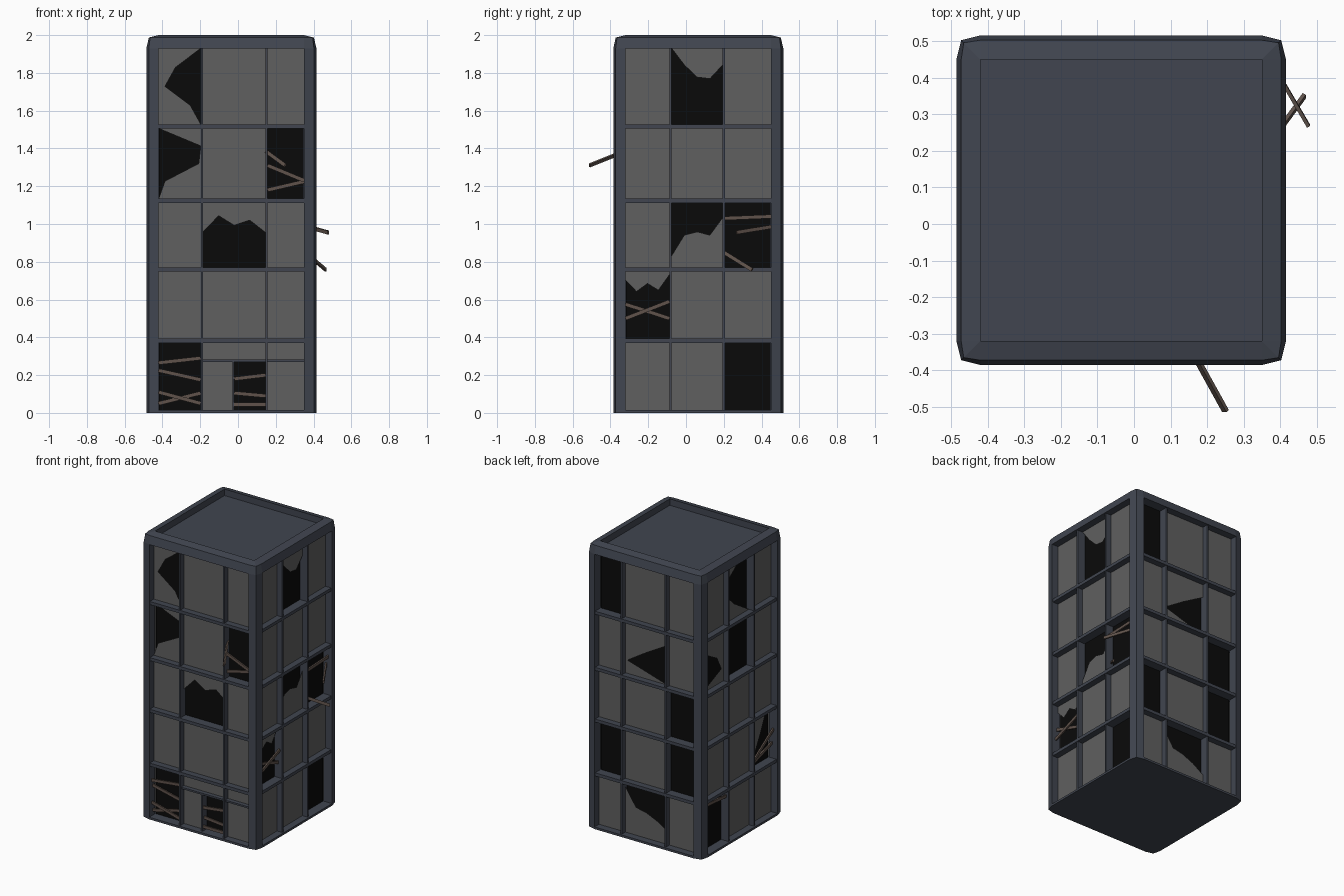
import bpy, bmesh
from mathutils import Vector, Matrix

if "Cube" in bpy.data.objects:
    bpy.data.objects.remove(bpy.data.objects["Cube"])

X0, X1, Y0, Y1 = -0.485, 0.415, -0.385, 0.515
B = 0.065                      # post width
GLASS, CORE = 0.05, 0.068      # depths behind the outer face
TOP = 1.93


def spans(cuts, half):
    """Openings left between bars centred on the cuts."""
    return [(a + half, b - half) for a, b in zip(cuts, cuts[1:])]


ROWS = spans([0.004, 0.382, 0.76, 1.123, 1.517, TOP + 0.011], 0.011)
COLS_X = spans([X0 + B - 0.006, -0.191, 0.151, X1 - B + 0.006], 0.006)
COLS_Y = spans([Y0 + B - 0.006, -0.082, 0.2, Y1 - B + 0.006], 0.006)
COLS = {"front": COLS_X, "back": COLS_X, "right": COLS_Y, "left": COLS_Y}


def material(name, *rgb):
    m = bpy.data.materials.new(name)
    m.diffuse_color = (*rgb, 1)
    m.use_nodes = True
    m.node_tree.nodes["Principled BSDF"].inputs["Base Color"].default_value = m.diffuse_color
    return m


SLATE = material("slate", 0.052, 0.06, 0.08)
GREY = material("dull_glass", 0.115, 0.115, 0.115)
BLACK = material("dark_inside", 0.003, 0.003, 0.003)
WOOD = material("old_wood", 0.115, 0.085, 0.07)


def finish(name, bm, mat, fix=True):
    if fix:
        bmesh.ops.recalc_face_normals(bm, faces=bm.faces[:])
    me = bpy.data.meshes.new(name)
    bm.to_mesh(me)
    bm.free()
    me.materials.append(mat)
    ob = bpy.data.objects.new(name, me)
    bpy.context.collection.objects.link(ob)


def on_wall(side, u, z, d):
    """Point on a facade: u along it, z up, d inwards."""
    return Vector({"front": (u, Y0 + d, z), "back": (u, Y1 - d, z),
                   "right": (X1 - d, u, z), "left": (X0 + d, u, z)}[side])


def box(bm, a, b):
    size = [abs(q - p) for p, q in zip(a, b)]
    bmesh.ops.create_cube(bm, size=1, matrix=Matrix.Translation((a + b) / 2) @ Matrix.Diagonal((*size, 1)))


def wall_box(bm, side, u0, u1, z0, z1, d):
    box(bm, on_wall(side, u0, z0, d), on_wall(side, u1, z1, CORE + 0.01))


def outline(corner):
    """Plan outline made by mirroring one corner's insets to all four."""
    pts = []
    for cx, cy, sx, sy in ((X0, Y0, 1, 1), (X1, Y0, -1, 1), (X1, Y1, -1, -1), (X0, Y1, 1, -1)):
        c = [(cx + sx * a, cy + sy * b) for a, b in corner]
        pts += c if sx == sy else c[::-1]
    return pts


def loft(bm, rings):
    loops = [[bm.verts.new((x, y, z)) for x, y in pts] for pts, z in rings]
    n = len(loops[0])
    for a, b in zip(loops, loops[1:]):
        for i in range(n):
            j = (i + 1) % n
            bm.faces.new((a[i], a[j], b[j], b[i]))
    bm.faces.new(loops[0][::-1])
    bm.faces.new(loops[-1])
    bmesh.ops.remove_doubles(bm, verts=bm.verts[:], dist=1e-4)


E = 0.013
CORNER = [(0, B), (E, E), (B, 0)]

# Roof rim with bevelled edge and sunken roof
bm = bmesh.new()
inner = outline([(B, B)] * 3)
loft(bm, [(outline(CORNER), TOP), (outline([(E, B), (0.02, 0.02), (B, E)]), 2 - E),
          (inner, 2.0), (inner, 1.955)])
finish("roof", bm, SLATE)

# Base slab
bm = bmesh.new()
loft(bm, [(outline(CORNER), 0), (outline(CORNER), 0.015)])
finish("base", bm, SLATE)

# Corner posts
pts = outline(CORNER + [(B, B)])
for i in range(4):
    bm = bmesh.new()
    plan = pts[i * 4:i * 4 + 4]
    loft(bm, [(plan, 0), (plan, TOP)])
    finish(f"corner_post_{i + 1}", bm, SLATE)

# Dark interior
bm = bmesh.new()
box(bm, Vector((X0 + CORE, Y0 + CORE, 0.01)), Vector((X1 - CORE, Y1 - CORE, TOP + 0.01)))
finish("dark_interior", bm, BLACK)

# Floor bands, mullions and entrance bars
bands, mull = bmesh.new(), bmesh.new()
for side, cols in COLS.items():
    for (_, z0), (z1, _) in zip(ROWS, ROWS[1:]):
        wall_box(bands, side, cols[0][0], cols[2][1], z0, z1, 0.006)
    for (_, u0), (u1, _) in zip(cols, cols[1:]):
        wall_box(mull, side, u0, u1, 0.01, TOP, 0.01)
DOOR_U, DOOR_Z = -0.02, 0.27
wall_box(mull, "front", COLS_X[1][0], COLS_X[2][1], DOOR_Z, DOOR_Z + 0.012, 0.02)
wall_box(mull, "front", DOOR_U - 0.01, DOOR_U, 0.01, DOOR_Z, 0.02)
finish("floor_bands", bands, SLATE)
finish("mullions", mull, SLATE)

# Windows, top floor first: . whole, x open, letter = broken in from that edge
WINDOWS = {
    "front": ["R..", "L.x", ".B.", "...", "xx."],
    "right": [".B.", "...", ".Tx", "B..", "..x"],
    "back": ["..x", ".L.", "x..", "x.x", ".T."],
    "left": [".L.", ".xR", "...", "B..", "..x"],
}
# How far each break reaches across its pane, in reading order
BREAKS = {
    "front": [(0, .25, .85, .6, 0), (0, .15, .95, 1, 0), (.55, .8, .65, .73, .54)],
    "right": [(1, .78, .62, .6, .78), (.82, .5, .45, .5, .23), (.87, .7, .82, .72, .95)],
    "back": [(0, .95, .5, 0, 0), (.75, .6, .5, .45, .1)],
    "left": [(0, .6, 1, .8, .3), (0, .9, .7, 0, 0), (1, .95, .6, .3, 0)],
}


def pane(bm, side, u, z, edge="B", reach=(0, 0)):
    """Flat pane whose given edge is a jagged line."""
    def point(t, p):
        p = 1 - p if edge in "TR" else p
        a, b = (t, p) if edge in "TB" else (p, t)
        return on_wall(side, u[0] + a * (u[1] - u[0]), z[0] + b * (z[1] - z[0]), GLASS)
    outward = on_wall(side, 0, 0, 0) - on_wall(side, 0, 0, 1)
    n = len(reach) - 1
    for i in range(n):
        p, q, s, t = reach[i], reach[i + 1], i / n, (i + 1) / n
        corners = [(s, p), (t, q)] + [(t, 1)] * (q < 1) + [(s, 1)] * (p < 1)
        if len(corners) > 2:
            f = bm.faces.new([bm.verts.new(point(*c)) for c in corners])
            f.normal_update()
            if f.normal.dot(outward) < 0:
                f.normal_flip()


# Glass panes
for side, cols in COLS.items():
    bm = bmesh.new()
    breaks = iter(BREAKS[side])
    for line, z in zip(WINDOWS[side], ROWS[::-1]):
        for mark, u in zip(line, cols):
            if mark == ".":
                pane(bm, side, u, z)
            elif mark != "x":
                pane(bm, side, u, z, mark, next(breaks))
    if side == "front":                       # glass around the doorway
        u, z = COLS_X[1], ROWS[0]
        pane(bm, side, (u[0], DOOR_U - 0.01), (z[0], DOOR_Z))
        pane(bm, side, u, (DOOR_Z + 0.012, z[1]))
    bmesh.ops.remove_doubles(bm, verts=bm.verts[:], dist=1e-4)
    finish(f"{side}_glass", bm, GREY, False)


def plank(bm, side, a, b):
    """Thin board between two (u, z, depth) points."""
    a, b = on_wall(side, *a), on_wall(side, *b)
    normal = on_wall(side, 0, 0, 0) - on_wall(side, 0, 0, 1)
    x = (b - a).normalized()
    y = x.cross(normal).normalized()
    rot = Matrix((x, y, x.cross(y))).transposed().to_4x4()
    bmesh.ops.create_cube(bm, size=1, matrix=Matrix.Translation((a + b) / 2) @ rot
                          @ Matrix.Diagonal(((b - a).length, 0.02, 0.01, 1)))


# Boards across openings: span and (height at start, height at end)
NAILED = {
    "front": [(COLS_X[0], [(.265, .29), (.225, .175), (.11, .05), (.05, .105)]),
              ((DOOR_U, COLS_X[1][1]), [(.18, .2), (.105, .09), (.045, .045)]),
              (COLS_X[2], [(1.31, 1.23), (1.18, 1.225)])],
    "right": [(COLS_Y[0], [(.5, .59), (.575, .5)]), (COLS_Y[2], [(1.03, 1.04)])],
    "left": [(COLS_Y[0], [(.6, .45), (.5, .43)]), (COLS_Y[2], [(.33, .35)])],
}
# Loose boards that poke out of the walls
LOOSE = {"front": [((.147, 1.385, .06), (.25, 1.31, -.126))],
         "right": [((.45, .985, .045), (.267, .955, -.062)), ((.2, .85, .06), (.35, .757, -.05))]}
for side, groups in NAILED.items():
    bm = bmesh.new()
    for (u0, u1), heights in groups:
        for i, (z0, z1) in enumerate(heights):
            d = 0.03 + 0.012 * (i % 2)
            plank(bm, side, (u0, z0, d), (u1, z1, d))
    for a, b in LOOSE.get(side, []):
        plank(bm, side, a, b)
    finish(f"{side}_boards", bm, WOOD)
